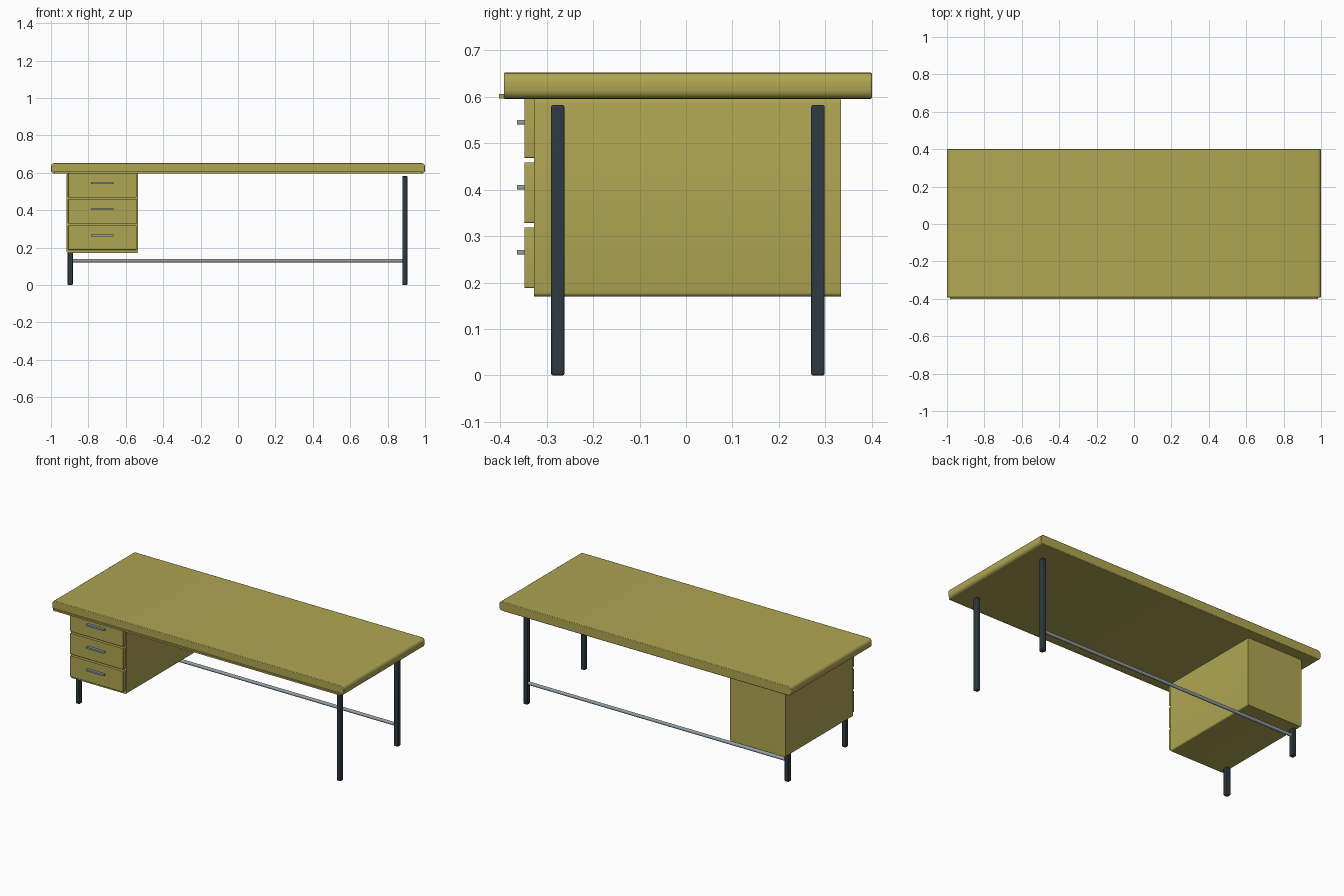
import bpy
import bmesh
from math import radians
from mathutils import Vector

cube = bpy.data.objects.get("Cube")
if cube:
    bpy.data.objects.remove(cube, do_unlink=True)


def material(name, colour):
    mat = bpy.data.materials.new(name)
    mat.use_nodes = True
    mat.diffuse_color = (*colour, 1)
    mat.node_tree.nodes["Principled BSDF"].inputs["Base Color"].default_value = (*colour, 1)
    return mat


wood = material("olive wood", (0.43, 0.38, 0.085))
dark_metal = material("dark metal", (0.026, 0.042, 0.052))
grey_metal = material("grey metal", (0.3, 0.35, 0.39))


def box(name, x, y, z, mat, side_round=0.0, edge_round=0.0):
    """Box from ranges; side_round rounds edges running front to back, edge_round the rest."""
    bm = bmesh.new()
    bmesh.ops.create_cube(bm, size=1)
    for v in bm.verts:
        v.co = Vector([r[0] if c < 0 else r[1] for c, r in zip(v.co, (x, y, z))])
    if side_round:
        edges = [e for e in bm.edges
                 if abs(e.verts[0].co.y - e.verts[1].co.y) > 1e-5]
        bmesh.ops.bevel(bm, geom=edges, offset=side_round, segments=4,
                        profile=0.5, affect='EDGES')
    mesh = bpy.data.meshes.new(name)
    bm.to_mesh(mesh)
    bm.free()
    obj = bpy.data.objects.new(name, mesh)
    bpy.context.collection.objects.link(obj)
    mesh.materials.append(mat)
    if edge_round:
        bevel = obj.modifiers.new("edges", 'BEVEL')
        bevel.width = edge_round
        bevel.segments = 2
        bevel.limit_method = 'ANGLE'
        bevel.angle_limit = radians(40)
    bpy.ops.object.select_all(action='DESELECT')
    obj.select_set(True)
    bpy.context.view_layer.objects.active = obj
    bpy.ops.object.shade_smooth_by_angle(angle=radians(35))
    return obj


# Worktop with rounded ends and a thin lip under the front edge
box("desk_top", (-1, 1), (-0.392, 0.4), (0.595, 0.652), wood, 0.02, 0.003)
box("front_lip", (-0.985, 0.985), (-0.402, -0.38), (0.596, 0.606), wood)

# Cabinet with three drawers and their pulls
box("cabinet", (-0.916, -0.535), (-0.327, 0.334), (0.17, 0.597), wood, 0.009)
for i in range(3):
    z = 0.188 + i * 0.14
    box(f"drawer_front_{i + 1}", (-0.908, -0.543), (-0.348, -0.325),
        (z, z + 0.13), wood, 0.004, 0.001)
    box(f"drawer_handle_{i + 1}", (-0.787, -0.665), (-0.364, -0.346),
        (z + 0.072, z + 0.082), grey_metal, 0.003)

# Four legs
for side, x in (("right", -0.897), ("left", 0.892)):
    for end, y in (("front", -0.276), ("back", 0.284)):
        box(f"{end}_{side}_leg", (x - 0.0135, x + 0.0135),
            (y - 0.0145, y + 0.0145), (0, 0.582), dark_metal, 0, 0.004)

# Rail between the back legs
bpy.ops.mesh.primitive_cylinder_add(vertices=16, radius=0.01, depth=1.77,
                                    location=(-0.002, 0.284, 0.13),
                                    rotation=(0, radians(90), 0))
rail = bpy.context.object
rail.name = "back_rail"
rail.data.materials.append(grey_metal)
bpy.ops.object.shade_smooth_by_angle(angle=radians(35))
